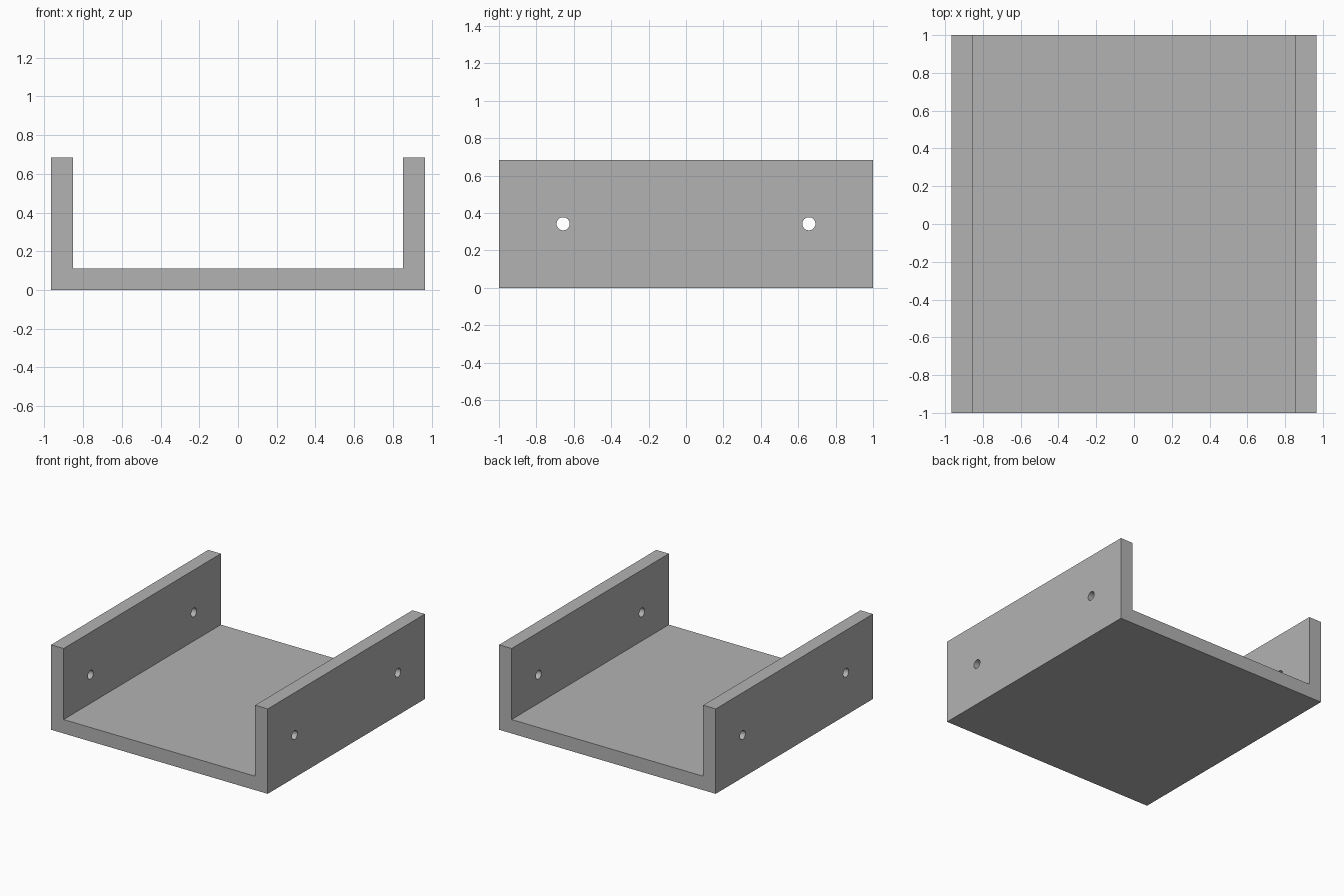
import bpy, bmesh
from math import radians

if "Cube" in bpy.data.objects:
    bpy.data.objects.remove(bpy.data.objects["Cube"], do_unlink=True)

HALF_W, HALF_L, HEIGHT, WALL = 0.965, 1.0, 0.684, 0.112
HOLE_Y, HOLE_Z, HOLE_R = 0.657, 0.342, 0.035

grey = bpy.data.materials.new("plain grey")
grey.use_nodes = True
colour = (0.45, 0.45, 0.45, 1)
grey.diffuse_color = colour
grey.node_tree.nodes["Principled BSDF"].inputs["Base Color"].default_value = colour

# U-shaped channel: half profile mirrored, then extruded along its length
half = [(HALF_W, 0), (HALF_W, HEIGHT), (HALF_W - WALL, HEIGHT), (HALF_W - WALL, WALL)]
profile = half + [(-x, z) for x, z in reversed(half)]
bm = bmesh.new()
face = bm.faces.new([bm.verts.new((x, -HALF_L, z)) for x, z in profile])
grown = bmesh.ops.extrude_face_region(bm, geom=[face])["geom"]
bmesh.ops.translate(bm, vec=(0, 2 * HALF_L, 0),
                    verts=[v for v in grown if isinstance(v, bmesh.types.BMVert)])
bmesh.ops.recalc_face_normals(bm, faces=bm.faces)
mesh = bpy.data.meshes.new("channel_bracket")
bm.to_mesh(mesh)
bm.free()
mesh.materials.append(grey)
channel = bpy.data.objects.new("channel_bracket", mesh)
bpy.context.collection.objects.link(channel)

# Screw holes: each drill passes through both side walls
for name, side in (("front", -1), ("back", 1)):
    bpy.ops.mesh.primitive_cylinder_add(vertices=32, radius=HOLE_R, depth=3,
                                        location=(0, side * HOLE_Y, HOLE_Z),
                                        rotation=(0, radians(90), 0))
    drill = bpy.context.object
    drill.name = name + "_hole_drill"
    drill.data.materials.append(grey)
    drill.hide_render = True
    cut = channel.modifiers.new(name + "_holes", "BOOLEAN")
    cut.operation = "DIFFERENCE"
    cut.solver = "EXACT"
    cut.object = drill
    bpy.ops.object.select_all(action="DESELECT")
    channel.select_set(True)
    bpy.context.view_layer.objects.active = channel
    bpy.ops.object.modifier_apply(modifier=cut.name)
    bpy.data.objects.remove(drill, do_unlink=True)

# Smooth hole walls, crisp edges elsewhere
bpy.ops.object.shade_smooth_by_angle(angle=radians(30))
